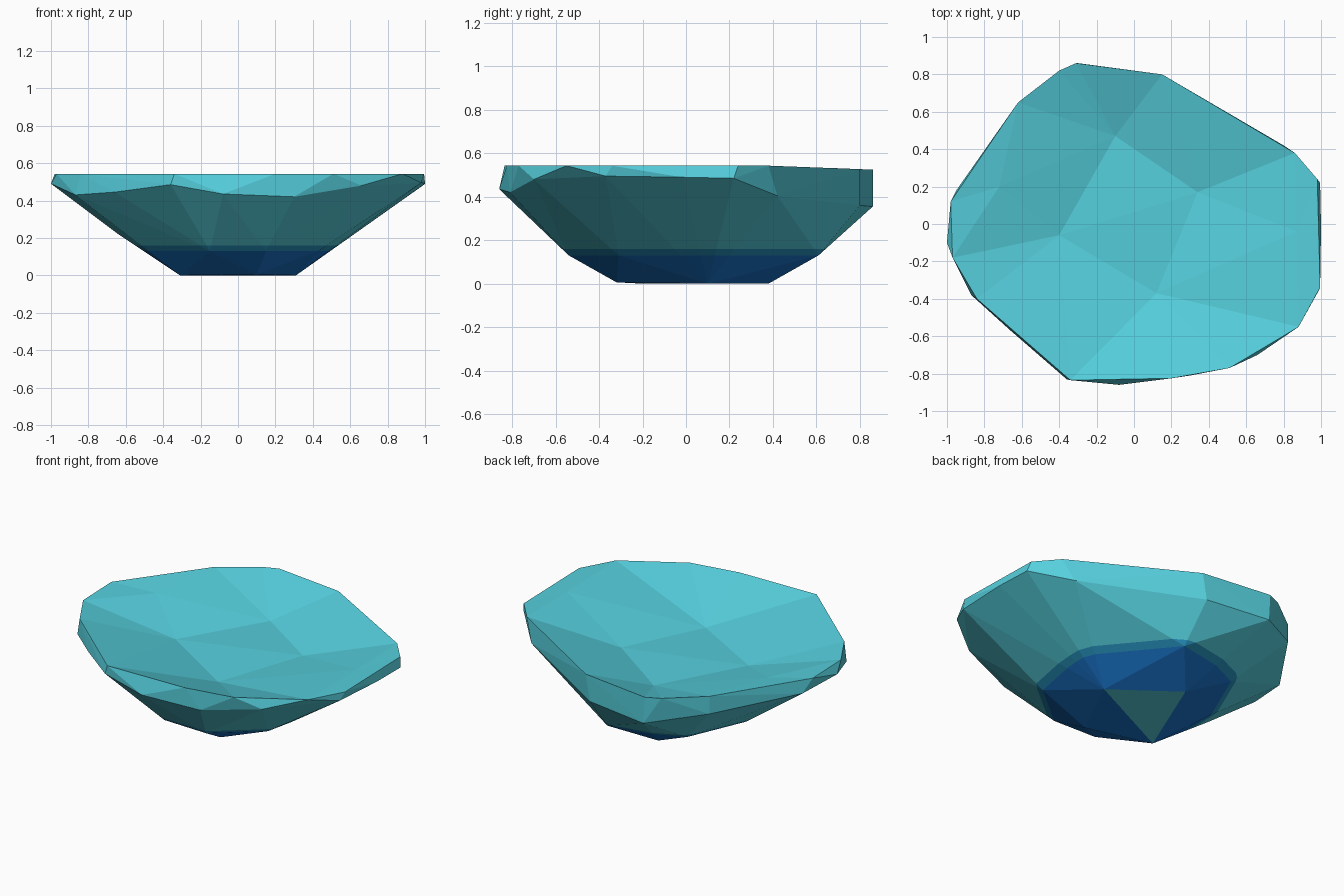
import bpy, bmesh
from mathutils import Vector
from mathutils.geometry import delaunay_2d_cdt

if "Cube" in bpy.data.objects:
    bpy.data.objects.remove(bpy.data.objects["Cube"])


def material(name, rgb):
    m = bpy.data.materials.new(name)
    m.diffuse_color = (*[(c / 255) ** 2.2 for c in rgb], 1)
    m.use_nodes = True
    m.node_tree.nodes["Principled BSDF"].inputs["Base Color"].default_value = m.diffuse_color
    return m


# Foot, shoulder, wall and rim cross-sections of the chipped stone basin
foot = [(.31, .1, 0), (-.07, .38, 0), (-.31, -.2, 0), (.1, -.32, .006)]
shoulder = [(.49, .06), (.41, .26), (.13, .61), (-.34, .47), (-.5, .1), (-.47, -.25),
            (-.15, -.53), (.15, -.54), (.43, -.31)]
wall = [(-.64, -.1, .22),
        (-1, -.1, .49), (-.87, -.38, .43), (-.66, -.57, .445), (-.36, -.83, .485),
        (-.08, -.86, .435), (.3, -.81, .42), (.66, -.7, .48), (.98, -.37, .495),
        (1, -.02, .49), (.995, .22, .485), (.8, .42, .405), (.12, .8, .36),
        (-.3, .86, .355), (-.62, .65, .42), (-.95, .18, .46)]
rim = [(-.31, .86), (.15, .8), (.86, .38), (.98, .24), (.995, -.34), (.88, -.55),
       (.51, -.77), (.2, -.825), (-.34, -.835), (-.84, -.4), (-.97, -.18),
       (-.98, .12), (-.62, .65), (-.4, .82)]
hollow = [(-.1, .47, .395), (-.4, -.06, .4), (.34, .17, .405), (.12, -.37, .385),
          (.87, -.04, .54), (-.72, .2, .51)]

# Outer shell: hull of the sections, open at the top
bm = bmesh.new()
pts = (foot + [(x, y, .13) for x, y in shoulder] + wall
       + [(x, y, .543 - .04 * max(0, y - .4)) for x, y in rim])
for p in pts:
    bm.verts.new(p)
bmesh.ops.convex_hull(bm, input=bm.verts[:])
bm.normal_update()
bmesh.ops.delete(bm, geom=[f for f in bm.faces if f.normal.z > .7], context='FACES')
bmesh.ops.delete(bm, geom=[v for v in bm.verts if not v.link_faces], context='VERTS')

# Shallow faceted hollow spanning the rim
edge = [e for e in bm.edges if e.is_boundary]
ring = list({v for e in edge for v in e.verts})
index = {v: i for i, v in enumerate(ring)}
loop = [tuple(index[v] for v in e.verts) for e in edge]
verts = ring + [bm.verts.new(p) for p in hollow]
res = delaunay_2d_cdt([Vector((v.co.x, v.co.y)) for v in verts], loop, [], 1, 1e-5)
for tri in res[2]:
    vs = [verts[res[3][i][0]] for i in tri]
    if len(set(vs)) == 3 and not bm.faces.get(vs):
        bm.faces.new(vs)

# Painted lower band cut in at fixed heights; the lowest face stays bare
for z in (.13, .16):
    bmesh.ops.bisect_plane(bm, geom=bm.verts[:] + bm.edges[:] + bm.faces[:],
                           plane_co=(0, 0, z), plane_no=(0, 0, 1), dist=1e-4)
bmesh.ops.recalc_face_normals(bm, faces=bm.faces[:])
for f in bm.faces:
    z = f.calc_center_median().z
    f.material_index = 1 if .001 < z < .13 else 2 if .13 <= z < .16 else 0
    f.smooth = False

mesh = bpy.data.meshes.new("stone_basin")
bm.to_mesh(mesh)
bm.free()
for m in (material("turquoise", (86, 206, 220)), material("deep blue", (31, 115, 200)),
          material("blue teal", (44, 146, 190))):
    mesh.materials.append(m)
bpy.context.collection.objects.link(bpy.data.objects.new("stone_basin", mesh))
